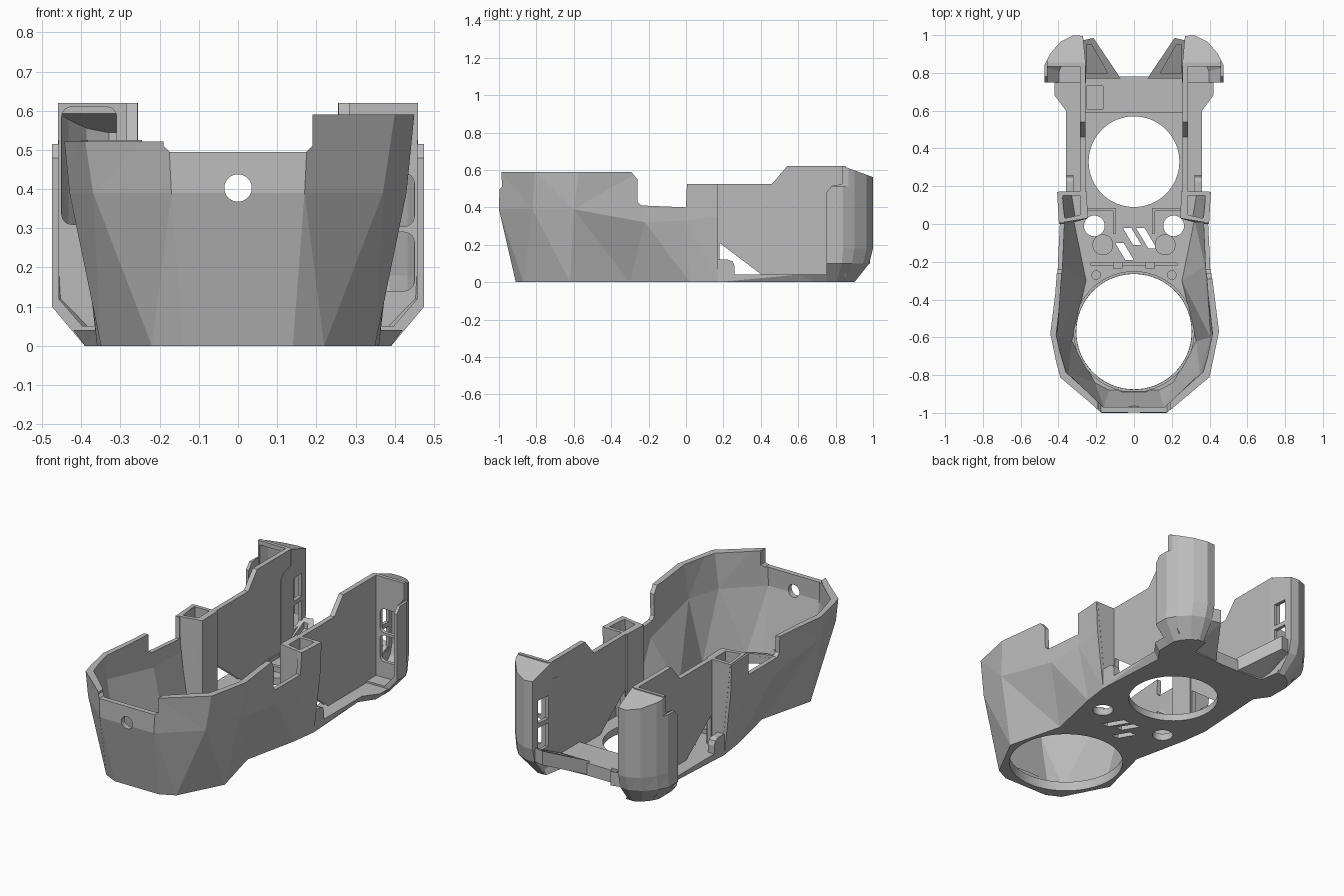
import bpy, bmesh, math

cube = bpy.data.objects.get("Cube")
if cube:
    bpy.data.objects.remove(cube, do_unlink=True)

grey = bpy.data.materials.new("matte grey")
grey.use_nodes = True
grey.diffuse_color = (0.5, 0.5, 0.5, 1)
grey.node_tree.nodes["Principled BSDF"].inputs["Base Color"].default_value = (0.5, 0.5, 0.5, 1)


def loft(name, rings):
    """Closed solid skinned through rings of equal point count."""
    bm = bmesh.new()
    rows = [[bm.verts.new(p) for p in ring] for ring in rings]
    n = len(rows[0])
    for a, b in zip(rows, rows[1:]):
        for i in range(n):
            bm.faces.new((a[i], a[(i + 1) % n], b[(i + 1) % n], b[i]))
    caps = [bm.faces.new(rows[0]), bm.faces.new(rows[-1])]
    bmesh.ops.triangulate(bm, faces=[f for f in bm.faces if len(f.verts) == 4 or f in caps])
    bmesh.ops.recalc_face_normals(bm, faces=bm.faces)
    mesh = bpy.data.meshes.new(name)
    bm.to_mesh(mesh)
    bm.free()
    mesh.materials.append(grey)
    ob = bpy.data.objects.new(name, mesh)
    bpy.context.collection.objects.link(ob)
    return ob


def prism(name, pts, lo, hi, axis="z"):
    place = {"x": lambda a, b, t: (t, a, b), "y": lambda a, b, t: (a, t, b),
             "z": lambda a, b, t: (a, b, t)}[axis]
    return loft(name, [[place(a, b, t) for a, b in pts] for t in (lo, hi)])


def box(name, x, y, z):
    x = sorted(x)
    return prism(name, [(x[0], y[0]), (x[1], y[0]), (x[1], y[1]), (x[0], y[1])], *z)


def disc(name, x, y, r, lo, hi, axis="z", n=48):
    pts = [(x + r * math.cos(math.tau * i / n), y + r * math.sin(math.tau * i / n)) for i in range(n)]
    return prism(name, pts, lo, hi, axis)


def rounded(name, x, z, r, lo, hi):
    """Rounded rectangle extruded along y."""
    pts = []
    for k, (cx, cz) in enumerate([(x[1] - r, z[1] - r), (x[0] + r, z[1] - r),
                                  (x[0] + r, z[0] + r), (x[1] - r, z[0] + r)]):
        for j in range(5):
            a = math.pi / 2 * (k + j / 4)
            pts.append((cx + r * math.cos(a), cz + r * math.sin(a)))
    return prism(name, pts, lo, hi, "y")


def cut(ob, cutters, keep=False):
    bpy.context.view_layer.objects.active = ob
    for c in cutters:
        c.hide_render = True
        m = ob.modifiers.new("cut", "BOOLEAN")
        m.operation, m.solver, m.object = "DIFFERENCE", "EXACT", c
        bpy.ops.object.modifier_apply(modifier=m.name)
        if not keep:
            bpy.data.objects.remove(c, do_unlink=True)


def both(half):
    """Half outline from front to back, closed by its mirror image."""
    return half + [(-p[0],) + tuple(p[1:]) for p in reversed(half)]


# Faceted front bowl, hollowed and open to the back
low = [(.14, -.91, 0), (.22, -.87, 0), (.35, -.62, 0), (.27, -.30, 0), (.34, .02, 0), (.36, .17, 0)]
mid = [(.17, -1, .39), (.37, -.82, .39), (.43, -.6, .39), (.4, -.22, .32), (.39, 0, .33), (.4, .17, .35)]
top = [(.18, -.995, .59), (.4, -.81, .59), (.45, -.57, .59), (.41, -.25, .59), (.4, 0, .59), (.41, .17, .59)]


def inner(ring, z=None):
    return [(x * .94, y + .03 if y < -.7 else (.3 if y > .1 else y), h if z is None else z)
            for x, y, h in ring]


bowl = loft("front_bowl", [both(r) for r in (low, mid, top)])
cut(bowl, [loft("hollow", [both(r) for r in (inner(low, .04), inner(mid), inner(top, .7))])])
side_step = [(-.30, .6), (-.26, .55), (-.26, .43), (-.24, .41), (0, .40), (.005, .525),
             (.4, .525), (.4, .8), (-.30, .8)]
cut(bowl, [prism("side_notch", side_step, -1, 1, "x"),
           box("low_rim", (-1, -.19), (-1.2, .4), (.522, .8)),
           prism("front_notch", [(-.2, .8), (-.19, .51), (-.175, .495), (.175, .495), (.19, .51), (.19, .8)],
                 -1.2, -.7, "y"),
           disc("front_hole", 0, .403, .035, -1.2, -.8, "y")])

# Rear floor plate with a bevelled lower edge
plate = [(.36, .17), (.36, .6), (.42, .68), (.42, .76), (.39, .85), (.33, .9), (.27, .9), (.25, .79), (.07, .78)]
under = [(x * (.93 if y > .59 else 1), y, 0) for x, y in plate]
floor = loft("rear_floor", [both(under), both([(x, y, .04) for x, y in plate])])

# Openings through the floor
holes = [disc("large_hole", 0, -.57, .305, -.1, .1, n=96), disc("rear_hole", 0, .33, .24, -.1, .1, n=80)]
holes += [disc("screw_hole", s * .21, -.01, .055, -.1, .1) for s in (1, -1)]
for x, y, h in ((-.06, -.02, .09), (.01, -.02, .11), (-.1, -.1, .09)):
    holes.append(prism("slash", [(x, y), (x + .045, y), (x + .045 + h * .6, y - h), (x + h * .6, y - h)], -.1, .1))
cut(bowl, holes, keep=True)
cut(floor, holes)

# Raised lip round the large opening
lip = disc("large_hole_lip", 0, -.57, .32, .03, .055, n=96)
cut(lip, [disc("lip_bore", 0, -.57, .306, -.1, .2, n=96)])
box("front_catch", (-.07, .07), (-.91, -.885), (.04, .08))
box("centre_rib", (-.23, .23), (-.22, -.205), (.03, .06))

# Raised bridge behind the rear opening
bridge = box("rear_bridge", (-.26, .26), (.59, .78), (.03, .07))
cut(bridge, [box("bridge_pocket", (-.25, -.165), (.61, .73), (.05, .1))])

pillar_plan = [(.475, .75), (.475, .84), (.445, .9), (.39, .965), (.32, 1), (.27, .995), (.255, .84), (.255, .75)]
# Wall outline; its window is a notch closed below by the floor
wall_side = [(.03, .02), (.03, .525), (.46, .525), (.54, .62), (.85, .62), (.85, .02),
             (.43, .02), (.43, .21), (.18, .21), (.18, .02)]


def pillar_ring(s, z, fx=1, fy=1, hollow=False, slope=0):
    pts = []
    for x, y in pillar_plan:
        if hollow:
            x = .275 + (x - .255) * .83
            y = .6 if y < .8 else .75 + (y - .75) * .92
        pts.append((s * (.255 + (x - .255) * fx), .75 + (y - .75) * fy, z - slope * max(0, y - .84)))
    return pts


for s, side in ((1, "left"), (-1, "right")):
    # Side wall with its rear step and lower window
    prism(side + "_wall", wall_side, s * .257, s * .285, "x")

    # Open box column between bowl and wall, leaning with the bowl side
    column = loft(side + "_column", [
        [(s * a, .007, z), (s * b, .171, z), (s * .25, .171, z), (s * .245, .03, z)]
        for a, b, z in ((.325, .345, .02), (.385, .4, .525))])
    cut(column, [loft("column_bore", [
        [(s * a, .03, z), (s * b, .15, z), (s * .285, .15, z), (s * .285, .05, z)]
        for a, b, z in ((.31, .33, .06), (.375, .39, .6))])])

    # Hollow rear pillar, chamfered below and sloped on top
    pillar = loft(side + "_pillar", [pillar_ring(s, 0, .62, .6), pillar_ring(s, .1, 1, .92),
                                     pillar_ring(s, .18), pillar_ring(s, .63)])
    cut(pillar, [
        loft("pillar_hollow", [pillar_ring(s, .05, .7, .7, True), pillar_ring(s, .12, 1, .92, True),
                               pillar_ring(s, .18, 1, 1, True),
                               pillar_ring(s, .595, 1, 1, True, .365)]),
        prism("pillar_slope", [(.7, .62), (.84, .62), (1.1, .525), (1.1, .8), (.7, .8)], -1, 1, "x"),
        prism("pillar_step", [(.7, .44), (.75, .48), (.78, .515), (.84, .525), (.84, .8), (.7, .8)], -1, 1, "x"),
        box("outer_step", (s * .46, s * .6), (.7, 1.1), (.515, .8)),
        box("lower_slot", (s * .2, s * .3), (.87, .95), (.15, .285)),
        box("upper_slot", (s * .2, s * .3), (.87, .95), (.31, .44))])

    # Front frame of the pillar with rounded openings
    frame = prism(side + "_pillar_frame", [(s * x, z) for x, z in (
        (.27, .03), (.4, .03), (.46, .11), (.46, .62), (.27, .62))], .835, .855, "y")
    spans = ((.14, .29), (.305, .44)) if s > 0 else ((.31, .61),)
    cut(frame, [rounded("frame_opening", sorted((s * .31, s * .45)), z, .025, .8, .9) for z in spans])

    # Sloped bracket reaching inward from the pillar base
    foot = [(.07, .77, 0), (.27, .77, 0), (.28, .97, .1), (.215, .985, .1)]
    bracket = loft(side + "_bracket", [[(s * x, y, z + t) for x, y, z in foot] for t in (0, .08)])
    groove = [(.14, .8, .055), (.25, .8, .055), (.25, .95, .13), (.225, .95, .13)]
    cut(bracket, [loft("bracket_groove", [[(s * x, y, z + t) for x, y, z in groove] for t in (0, .1)])])

    # Rounded lug beside the wall
    prism(side + "_lug", [(.165, .02), (.26, .02), (.26, .085), (.25, .11), (.225, .12), (.165, .12)],
          s * .32, s * .36, "x")

    # Floor details: boss, pin and low ribs
    disc(side + "_boss", s * .165, -.11, .055, .03, .05)
    disc(side + "_pin", s * .2, -.27, .025, .03, .06, n=24)
    box(side + "_cross_rib", (s * .1, s * .25), (.07, .085), (.03, .065))
    box(side + "_long_rib", (s * .095, s * .11), (-.05, .085), (.03, .065))
    box(side + "_stop", (s * .06, s * .11), (-.235, -.2), (.03, .075))
